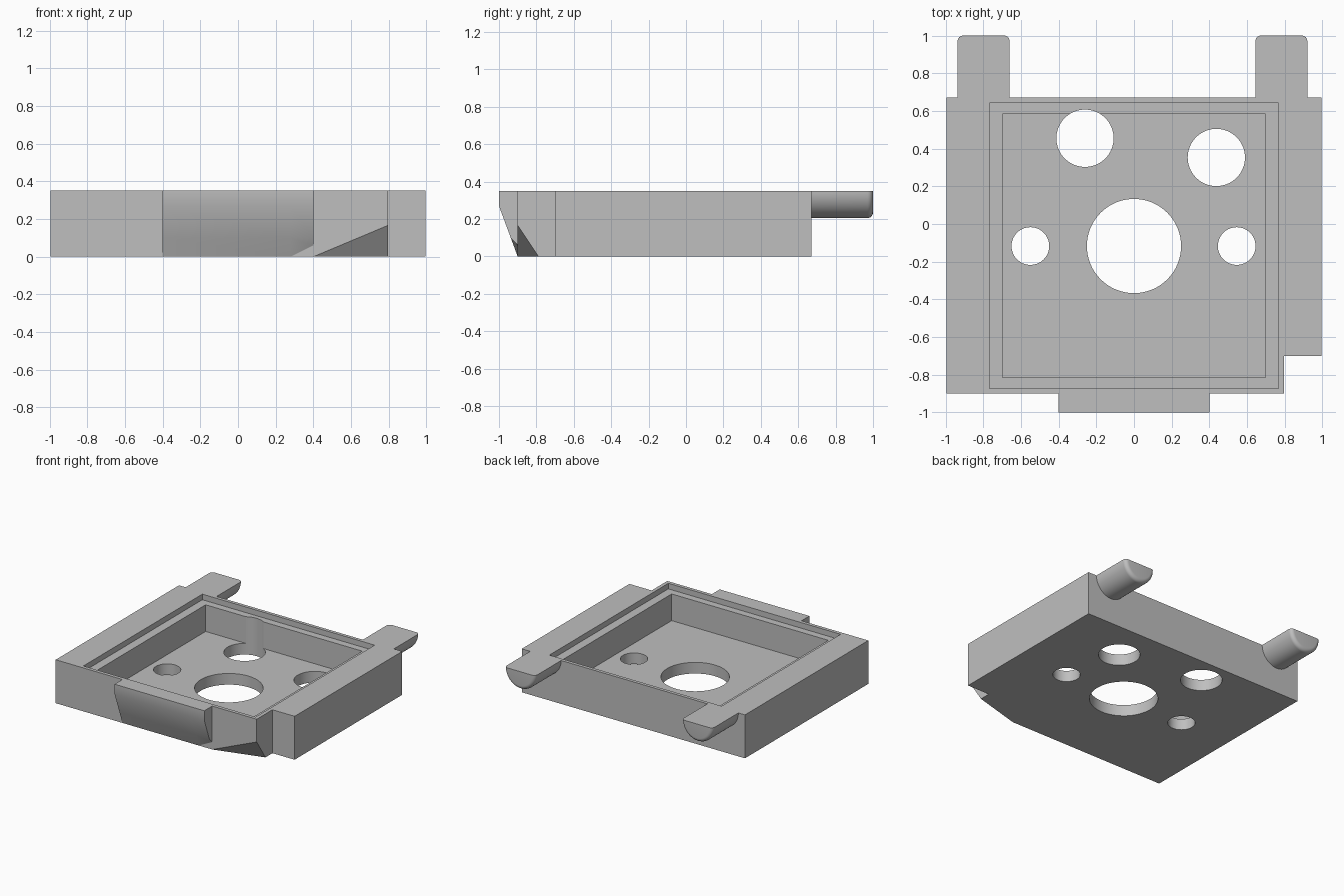
import bpy
import bmesh
from math import radians, sin, cos, pi
from mathutils import Matrix, Vector

cube = bpy.data.objects.get("Cube")
if cube:
    bpy.data.objects.remove(cube, do_unlink=True)

HEIGHT, FLOOR, LEDGE = 0.35, 0.09, 0.305
BACK, FRONT = 0.67, -0.9

grey = bpy.data.materials.new("light_grey")
grey.use_nodes = True
grey.diffuse_color = (0.52, 0.52, 0.52, 1)
grey.node_tree.nodes["Principled BSDF"].inputs["Base Color"].default_value = grey.diffuse_color


def finish(name, bm):
    bmesh.ops.recalc_face_normals(bm, faces=bm.faces)
    mesh = bpy.data.meshes.new(name)
    bm.to_mesh(mesh)
    bm.free()
    mesh.materials.append(grey)
    obj = bpy.data.objects.new(name, mesh)
    bpy.context.collection.objects.link(obj)
    return obj


def loft(bm, rings):
    """Closed solid through rings that have equal point counts."""
    loops = [[bm.verts.new(p) for p in ring] for ring in rings]
    bm.faces.new(loops[0])
    bm.faces.new(loops[-1])
    count = len(loops[0])
    for a, b in zip(loops, loops[1:]):
        for i in range(count):
            j = (i + 1) % count
            bm.faces.new((a[i], a[j], b[j], b[i]))


def prism(bm, outline, low, high):
    loft(bm, [[(x, y, z) for x, y in outline] for z in (low, high)])


def cut(target, name, bm):
    cutter = finish(name, bm)
    cutter.hide_render = True
    mod = target.modifiers.new(name, 'BOOLEAN')
    mod.operation = 'DIFFERENCE'
    mod.solver = 'EXACT'
    mod.object = cutter
    bpy.context.view_layer.objects.active = target
    bpy.ops.object.modifier_apply(modifier=name)
    bpy.data.objects.remove(cutter, do_unlink=True)


# Tray block with a notched front corner
bm = bmesh.new()
prism(bm, [(-0.995, FRONT), (0.797, FRONT), (0.797, -0.7),
           (0.995, -0.7), (0.995, BACK), (-0.995, BACK)], 0, HEIGHT)

# Sloped cut under the front corner
result = bmesh.ops.bisect_plane(
    bm, geom=bm.verts[:] + bm.edges[:] + bm.faces[:], dist=1e-5,
    plane_co=(0.4, FRONT, 0), plane_no=Vector((-0.42, 1.5, 1)).normalized(),
    clear_inner=True)
bmesh.ops.holes_fill(bm, edges=[e for e in bm.edges if e.is_boundary], sides=0)
tray = finish("tray", bm)

# Stepped pocket
for name, x, y0, y1, z in (("rim_step", 0.768, -0.872, 0.643, LEDGE),
                           ("pocket", 0.698, -0.814, 0.585, FLOOR)):
    bm = bmesh.new()
    prism(bm, [(-x, y0), (x, y0), (x, y1), (-x, y1)], z, 0.5)
    cut(tray, name, bm)

# Round holes through the floor
for i, (x, y, r) in enumerate([(0, -0.117, 0.25), (-0.55, -0.117, 0.1), (0.545, -0.117, 0.1),
                               (-0.26, 0.455, 0.152), (0.437, 0.353, 0.152)]):
    bm = bmesh.new()
    bmesh.ops.create_cone(bm, cap_ends=True, segments=64, radius1=r, radius2=r, depth=1,
                          matrix=Matrix.Translation((x, y, 0.2)))
    cut(tray, f"hole_{i}", bm)

# Front lip with a sloped underside, trimmed at its lower end
bm = bmesh.new()
rings = []
for x, low in ((-0.4, 0), (0.28, 0), (0.4, 0.06)):
    rings.append([(x, y, z) for y, z in ((FRONT, HEIGHT), (-1, HEIGHT), (-1, 0.27),
                                         (-0.937, 0.1), (FRONT, low))])
loft(bm, rings)
lip = finish("front_lip", bm)


# Half-round pegs with filleted ends, flat side up
def peg(name, x):
    radius, fillet = 0.138, 0.03
    bm = bmesh.new()
    profile = [(0, BACK), (radius, BACK)]
    for i in range(7):
        a = i / 6 * pi / 2
        profile.append((radius - fillet + fillet * cos(a), 1 - fillet + fillet * sin(a)))
    profile.append((0, 1))
    verts = [bm.verts.new((r, y, 0)) for r, y in profile]
    edges = [bm.edges.new(pair) for pair in zip(verts, verts[1:])]
    bmesh.ops.spin(bm, geom=verts + edges, cent=(0, 0, 0), axis=(0, 1, 0),
                   angle=pi, steps=32, use_duplicate=False)
    bmesh.ops.remove_doubles(bm, verts=bm.verts, dist=1e-5)
    bmesh.ops.holes_fill(bm, edges=[e for e in bm.edges if e.is_boundary], sides=0)
    # Keep the round side below the flat top
    for v in bm.verts:
        v.co = (v.co.x + x, v.co.y, HEIGHT - abs(v.co.z) * 1.05)
    return finish(name, bm)


pegs = [peg("right_peg", -0.798), peg("left_peg", 0.782)]

# Smooth the curved faces and keep edges sharp
bpy.ops.object.select_all(action='DESELECT')
for obj in [tray, lip] + pegs:
    obj.select_set(True)
bpy.context.view_layer.objects.active = tray
bpy.ops.object.shade_smooth_by_angle(angle=radians(30))
